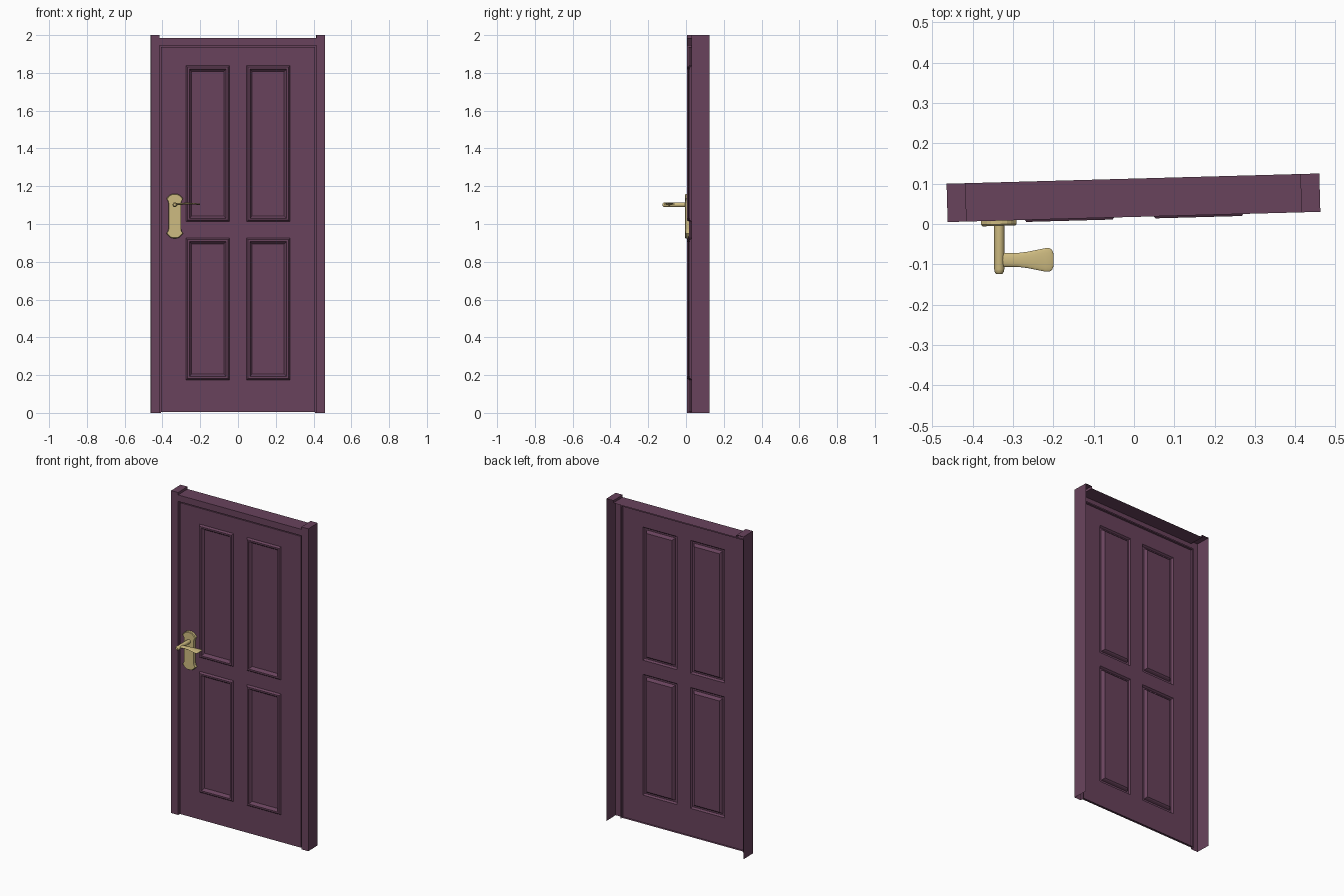
import bpy, bmesh, math
from mathutils import Matrix

if "Cube" in bpy.data.objects:
    bpy.data.objects.remove(bpy.data.objects["Cube"])

ANGLE, Y0 = 0.0275, 0.0175      # the whole door is turned slightly


def material(name, rgb):
    m = bpy.data.materials.new(name)
    m.diffuse_color = (*rgb, 1)
    m.use_nodes = True
    m.node_tree.nodes["Principled BSDF"].inputs["Base Color"].default_value = m.diffuse_color
    return m


plum = material("plum_paint", (0.140, 0.056, 0.108))
brass = material("brass", (0.62, 0.50, 0.22))


def finish(name, bm, mat, turned=True, smooth=False):
    me = bpy.data.meshes.new(name)
    bm.to_mesh(me)
    bm.free()
    me.materials.append(mat)
    ob = bpy.data.objects.new(name, me)
    bpy.context.collection.objects.link(ob)
    if turned:
        ob.location.y = Y0
        ob.rotation_euler.z = ANGLE
    if smooth:
        bpy.context.view_layer.objects.active = ob
        ob.select_set(True)
        bpy.ops.object.shade_smooth_by_angle(angle=math.radians(40))
        ob.select_set(False)
    return ob


def quad(bm, *pts):
    return bm.faces.new([bm.verts.new(p) for p in pts])


def strip(bm, a, b):
    """Sheet joining two matching polylines."""
    for i in range(len(a) - 1):
        quad(bm, a[i], a[i + 1], b[i + 1], b[i])


def weld(bm):
    bmesh.ops.remove_doubles(bm, verts=bm.verts, dist=1e-5)


# Jambs: folded sheets, open at the back, with a small cap on top
W, IN, D, TOP, HEAD = 0.462, 0.415, 0.095, 2.0, 1.985
for side, s in (("left", -1), ("right", 1)):
    bm = bmesh.new()
    prof = [(W, D), (W, 0), (IN, 0), (IN, 0.02), (0.408, 0.02)]
    strip(bm, [(s * x, y, 0) for x, y in prof[:3]], [(s * x, y, TOP) for x, y in prof[:3]])
    strip(bm, [(s * x, y, 0) for x, y in prof[2:]], [(s * x, y, 1.945) for x, y in prof[2:]])
    quad(bm, (s * IN, 0, TOP), (s * W, 0, TOP), (s * W, D, TOP), (s * IN, D, TOP))
    quad(bm, (s * IN, 0, HEAD), (s * IN, 0, TOP), (s * IN, D, TOP), (s * IN, D, HEAD))
    weld(bm)
    bmesh.ops.recalc_face_normals(bm, faces=bm.faces)
    if sum(f.normal.x * s * f.calc_area() for f in bm.faces) < 0:
        bmesh.ops.reverse_faces(bm, faces=bm.faces)
    finish(side + "_jamb", bm, plum)

# Header: folded sheet between the jambs
bm = bmesh.new()
prof = [(D, HEAD), (0, HEAD), (0, 1.945), (0.02, 1.945), (0.02, 1.937)]
strip(bm, [(-IN, y, z) for y, z in prof], [(IN, y, z) for y, z in prof])
weld(bm)
finish("header", bm, plum)

# Door leaf: pressed sheet with four moulded panels
bm = bmesh.new()
xs = [-0.408, -0.275, -0.045, 0.045, 0.275, 0.408]
zs = [0.006, 0.175, 0.925, 1.012, 1.838, 1.937]
FY = 0.006
panels = []
for i in range(5):
    for j in range(5):
        f = quad(bm, (xs[i], FY, zs[j]), (xs[i + 1], FY, zs[j]),
                 (xs[i + 1], FY, zs[j + 1]), (xs[i], FY, zs[j + 1]))
        if i in (1, 3) and j in (1, 3):
            panels.append(f)
for step, depth in ((0.006, 0.015), (0.008, 0.011), (0.010, 0.0),
                    (0.006, -0.012), (0.006, -0.006)):
    bmesh.ops.inset_individual(bm, faces=panels, thickness=step, depth=depth,
                               use_even_offset=True)
a, b, lo, hi = xs[0], xs[-1], zs[0], zs[-1]
rim = [(a, lo), (b, lo), (b, hi), (a, hi), (a, lo)]
strip(bm, [(x, 0.02, z) for x, z in rim], [(x, FY, z) for x, z in rim])
weld(bm)
finish("door_leaf", bm, plum)

# Handle plate with shaped corners
bm = bmesh.new()
quarter = [(0.034, 0.070), (0.037, 0.082), (0.044, 0.092), (0.038, 0.099),
           (0.030, 0.108), (0.020, 0.115), (0.008, 0.118)]
outline = (quarter + [(-x, z) for x, z in quarter[::-1]]
           + [(-x, -z) for x, z in quarter] + [(x, -z) for x, z in quarter[::-1]])
cx, cz = -0.335, 1.042
rings = []
for y, k in ((0.0055, 1.0), (-0.009, 1.0), (-0.013, 0.93)):
    rings.append([bm.verts.new((cx + x * k, y, cz + z * (1 - (1 - k) * 0.4)))
                  for x, z in outline])
n = len(outline)
for r0, r1 in zip(rings, rings[1:]):
    for i in range(n):
        bm.faces.new((r0[i], r0[(i + 1) % n], r1[(i + 1) % n], r1[i]))
bm.faces.new(rings[0][::-1])
bm.faces.new(rings[-1])
bmesh.ops.recalc_face_normals(bm, faces=bm.faces)
finish("handle_plate", bm, brass)


def loft(name, sections, place, sides=20):
    """Closed round body through (position, half width, half height)."""
    bm = bmesh.new()
    rs = []
    for t, u, v in sections:
        rs.append([bm.verts.new(place(t, u * math.cos(q), v * math.sin(q)))
                   for q in (2 * math.pi * i / sides for i in range(sides))])
    for r0, r1 in zip(rs, rs[1:]):
        for i in range(sides):
            bm.faces.new((r0[i], r0[(i + 1) % sides], r1[(i + 1) % sides], r1[i]))
    bm.faces.new(rs[0])
    bm.faces.new(rs[-1])
    bmesh.ops.recalc_face_normals(bm, faces=bm.faces)
    finish(name, bm, brass, turned=False, smooth=True)


# Spindle coming out of the plate
loft("handle_spindle", [(0.0, 0.0125, 0.0125), (-0.112, 0.0125, 0.0125),
                        (-0.119, 0.0115, 0.0115), (-0.124, 0.007, 0.007)],
     lambda t, u, v: (-0.334 + u, t, 1.102 + v))

# Flat lever, flaring towards its free end
loft("handle_lever", [(-0.334, 0.017, 0.006), (-0.315, 0.017, 0.006), (-0.29, 0.017, 0.005),
                      (-0.265, 0.020, 0.005), (-0.24, 0.025, 0.004), (-0.22, 0.029, 0.004),
                      (-0.209, 0.029, 0.004), (-0.203, 0.025, 0.003), (-0.200, 0.017, 0.002)],
     lambda t, u, v: (t, -0.089 + u, 1.104 + v + 0.004 * math.sin((t + 0.334) * 23)))
